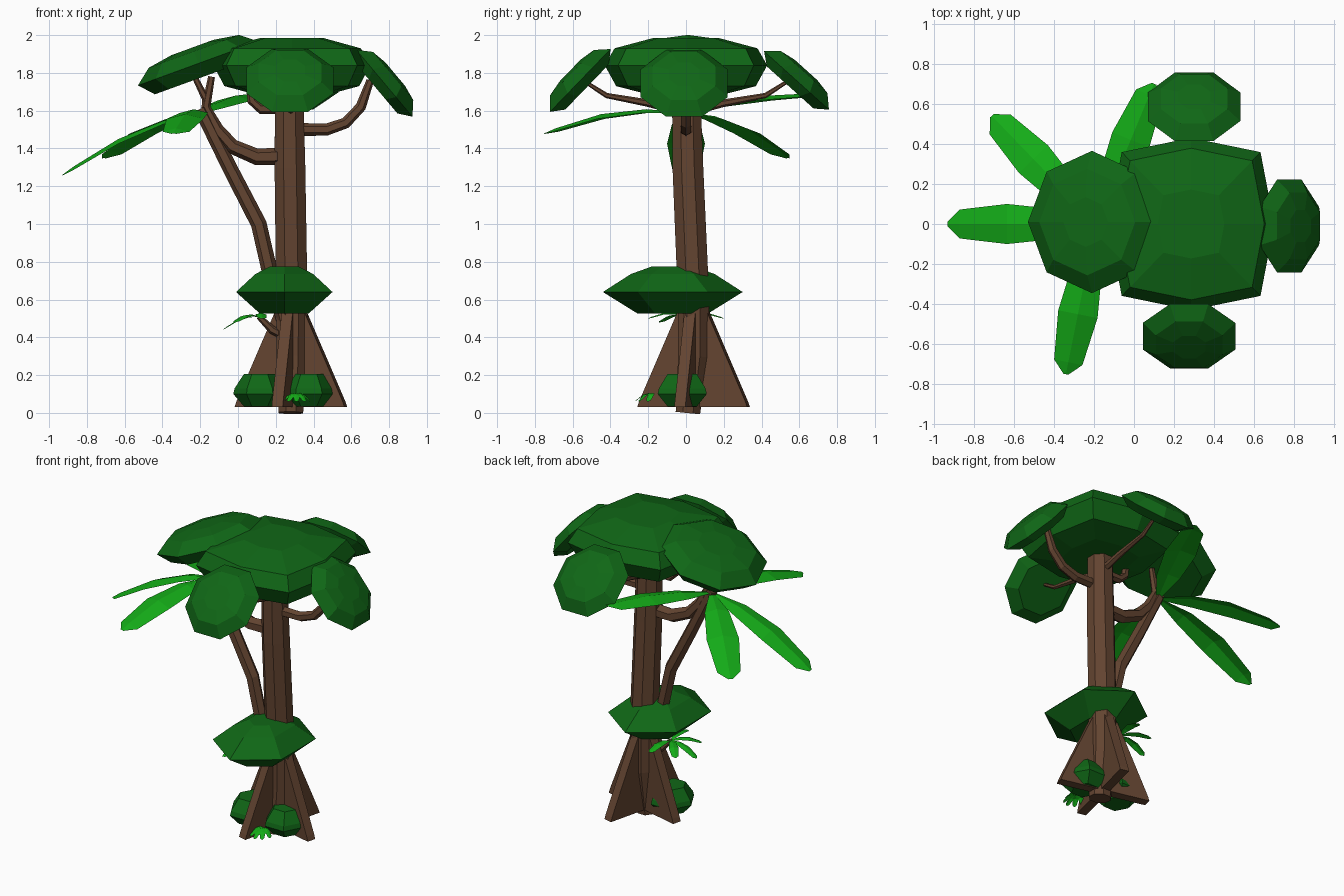
import bpy, bmesh, math
from mathutils import Vector, Matrix

if "Cube" in bpy.data.objects:
    bpy.data.objects.remove(bpy.data.objects["Cube"])


def material(name, rgb):
    m = bpy.data.materials.new(name)
    m.diffuse_color = (*rgb, 1)
    m.use_nodes = True
    m.node_tree.nodes["Principled BSDF"].inputs["Base Color"].default_value = m.diffuse_color
    return m


BARK = material("brown_bark", (0.125, 0.058, 0.03))
DARK = material("dark_green", (0.005, 0.135, 0.008))
LIGHT = material("light_green", (0.007, 0.41, 0.009))


def finish(name, bm, mat):
    bmesh.ops.recalc_face_normals(bm, faces=bm.faces)
    me = bpy.data.meshes.new(name)
    bm.to_mesh(me)
    bm.free()
    me.materials.append(mat)
    ob = bpy.data.objects.new(name, me)
    bpy.context.collection.objects.link(ob)
    return ob


def skin(bm, rings):
    """Join successive vertex rings and cap both ends."""
    n = len(rings[0])
    for a, b in zip(rings, rings[1:]):
        for i in range(n):
            j = (i + 1) % n
            bm.faces.new((a[i], a[j], b[j], b[i]))
    bm.faces.new(rings[0][::-1])
    bm.faces.new(rings[-1])


def tube(name, pts, radii, normal=(0, 1, 0), sides=6):
    """Tapered tube along a path lying in the plane with the given normal."""
    bm = bmesh.new()
    pts = [Vector(p) for p in pts]
    rings = []
    for i, p in enumerate(pts):
        d = (pts[min(i + 1, len(pts) - 1)] - pts[max(i - 1, 0)]).normalized()
        v = d.cross(Vector(normal)).normalized()
        u = v.cross(d)
        rings.append([bm.verts.new(p + radii[i] * (u * math.cos(a) + v * math.sin(a)))
                      for a in (2 * math.pi * (k + 0.5) / sides for k in range(sides))])
    skin(bm, rings)
    return finish(name, bm, BARK)


def clump(name, loc, rx, ry, profile, sides=8, phase=0.0, turn=0, tilt=0, diagonal=1.0):
    """Faceted leaf mass: scaled rings (scale, z), tilted outward in the turn direction."""
    bm = bmesh.new()
    rings = []
    for s, z in profile:
        ring = []
        for k in range(sides):
            a = 2 * math.pi * (k + phase) / sides
            f = s * (diagonal if k % 2 else 1)
            ring.append(bm.verts.new((f * rx * math.cos(a), f * ry * math.sin(a), z)))
        rings.append(ring)
    skin(bm, rings)
    bm.transform(Matrix.Translation(loc) @ Matrix.Rotation(math.radians(turn), 4, 'Z')
                 @ Matrix.Rotation(math.radians(tilt), 4, 'Y'))
    return finish(name, bm, DARK)


def leaf(name, base, tip, half, arch):
    """Drooping blade folded along its midrib."""
    bm = bmesh.new()
    base, tip = Vector(base), Vector(tip)
    d = tip - base
    side = Vector((-d.y, d.x, 0)).normalized()
    rows = []
    for t, w in ((0, .12), (.28, .75), (.6, 1), (.92, .72), (1, .12)):
        p = base + d * t + Vector((0, 0, arch * 4 * t * (1 - t)))
        drop = Vector((0, 0, -0.25 * half * w))
        rows.append([bm.verts.new(q) for q in
                     (p - side * half * w + drop, p, p + side * half * w + drop)])
    for a, b in zip(rows, rows[1:]):
        for i in (0, 1):
            bm.faces.new((a[i], a[i + 1], b[i + 1], b[i]))
    return finish(name, bm, LIGHT)


# Main trunk
tube("trunk", [(.28, .01, 0), (.285, .04, .3), (.285, .04, .6), (.275, .01, 1.3), (.27, .0, 1.75)],
     [.07, .088, .09, .088, .08], sides=8)

# Buttress roots: four triangular fins
for k in range(4):
    bm = bmesh.new()
    rings = [[bm.verts.new((x, y, z)) for x, z in ((0, .03), (.3, .03), (.29, .06), (.06, .58), (0, .58))]
             for y in (-.03, .03)]
    skin(bm, rings)
    bm.transform(Matrix.Translation((.28, .04, 0)) @ Matrix.Rotation(math.radians(90 * k - 14), 4, 'Z'))
    finish(f"buttress_root_{k + 1}", bm, BARK)

# Leaning second stem and canopy branches
tube("leaning_stem", [(.26, .02, .45), (.17, 0, .74), (.11, 0, 1.0), (-.04, 0, 1.29), (-.2, 0, 1.61)],
     [.045, .042, .042, .04, .036])
tube("left_branch", [(.27, 0, 1.36), (.1, 0, 1.355), (-.03, 0, 1.41), (-.11, 0, 1.5), (-.17, 0, 1.62), (-.14, 0, 1.78)],
     [.048, .044, .04, .035, .025, .018])
tube("stem_twig", [(-.17, 0, 1.56), (-.17, 0, 1.66), (-.23, 0, 1.78)], [.025, .02, .015])
tube("right_branch", [(.28, 0, 1.5), (.47, 0, 1.5), (.57, 0, 1.535), (.65, 0, 1.62), (.7, 0, 1.76)],
     [.035, .032, .03, .028, .02])
tube("inner_branch", [(.27, 0, 1.61), (.12, 0, 1.61), (.075, 0, 1.65), (.06, 0, 1.76)],
     [.03, .028, .025, .02])
for s, side in ((-1, "front"), (1, "back")):
    tube(f"{side}_branch", [(.28, 0, 1.59), (.28, .2 * s, 1.64), (.28, .42 * s, 1.68), (.28, .53 * s, 1.75)],
         [.025, .02, .014, .01], normal=(1, 0, 0))

# Upper canopy
clump("main_canopy", (.285, 0, 0), .415, .43,
      [(.5, 1.69), (.86, 1.73), (1, 1.84), (.88, 1.93), (.4, 1.985)], diagonal=1.18)
clump("left_canopy", (-.21, .01, 1.85), .34, .355,
      [(.8, -.075), (1, 0), (.75, .068), (.35, .09)], tilt=-20)
LOBE = [(.72, -.05), (1, 0), (.72, .06), (.35, .075)]
for name, loc, turn, tilt in (("right_canopy", (.775, -.01, 1.745), 0, 50),
                              ("back_canopy", (.3, .585, 1.76), 90, 42),
                              ("front_canopy", (.275, -.56, 1.76), -90, 46)):
    clump(name, loc, .25, .25, LOBE, phase=.5, turn=turn, tilt=tilt)

# Leaf mass around the middle of the trunk
clump("middle_foliage", (.245, -.07, 0), .295, .37,
      [(.5, .525), (1, .64), (.6, .735), (.3, .775)], sides=6, phase=.5)

# Low bushes between the roots
for x, side in ((.115, "left"), (.375, "right")):
    clump(f"{side}_bush", (x, -.02, 0), .14, .15,
          [(.6, .035), (1, .1), (.95, .13), (.6, .205)], sides=6)

# Palm crown on the leaning stem
for k, (tip, arch) in enumerate((((-.93, 0, 1.26), .06), ((-.71, .54, 1.35), .06),
                                 ((-.34, -.75, 1.48), .06), ((.1, .7, 1.69), .03))):
    leaf(f"palm_leaf_{k + 1}", (-.19, 0, 1.59), tip, .1, arch)

# Sprig on the trunk and its twig
tube("sprig_twig", [(.26, .02, .4), (.18, .01, .44), (.11, .0, .51)], [.025, .022, .015])
for k, tip in enumerate(((-.08, 0, .44), (-.02, .14, .48), (-.02, -.14, .48),
                         (.13, .2, .5), (.13, -.2, .5), (.18, .08, .55))):
    leaf(f"sprig_leaf_{k + 1}", (.11, 0, .51), tip, .03, .025)

# Tiny sprout at the foot of the trunk
for k in range(5):
    a = math.radians(198 + 36 * k)
    leaf(f"sprout_leaf_{k + 1}", (.31, -.17, .1),
         (.31 + .075 * math.cos(a), -.17 + .1 * math.sin(a), .06), .018, .02)
